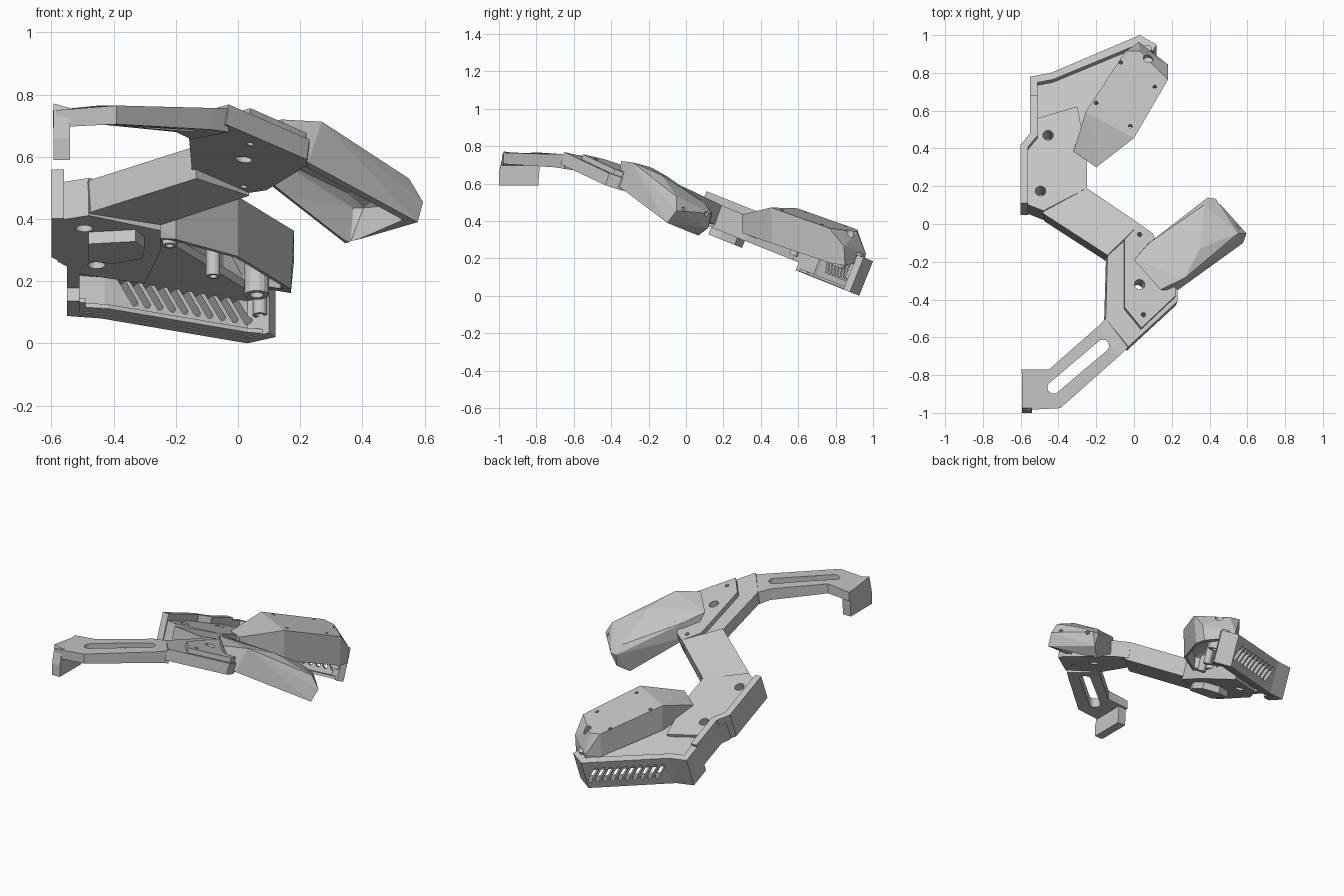
import bpy, bmesh, math
from mathutils import Vector

old = bpy.data.objects.get("Cube")
if old:
    bpy.data.objects.remove(old, do_unlink=True)

grey = bpy.data.materials.new("plain_grey")
grey.use_nodes = True
COLOUR = (0.56, 0.56, 0.56, 1)
grey.diffuse_color = COLOUR
grey.node_tree.nodes["Principled BSDF"].inputs["Base Color"].default_value = COLOUR


def finish(name, bm):
    bmesh.ops.recalc_face_normals(bm, faces=bm.faces)
    mesh = bpy.data.meshes.new(name)
    bm.to_mesh(mesh)
    bm.free()
    mesh.materials.append(grey)
    obj = bpy.data.objects.new(name, mesh)
    bpy.context.scene.collection.objects.link(obj)
    return obj


def loft(name, rings):
    """Closed solid through rings of equal length, capped at both ends."""
    bm = bmesh.new()
    vs = [[bm.verts.new(p) for p in ring] for ring in rings]
    count = len(vs[0])
    for a, b in zip(vs, vs[1:]):
        for i in range(count):
            j = (i + 1) % count
            bm.faces.new((a[i], a[j], b[j], b[i]))
    bm.faces.new(vs[0])
    bm.faces.new(vs[-1])
    return finish(name, bm)


def normal(plane):
    return Vector((-plane[1], -plane[2], 1)).normalized()


def on(plane, x, y):
    return Vector((x, y, plane[0] + plane[1] * x + plane[2] * y))


def slab(name, plane, outline, thick):
    """Outline laid on a sloping plane, extruded down along its normal."""
    top = [on(plane, x, y) for x, y in outline]
    return loft(name, [top, [p - normal(plane) * thick for p in top]])


def capsule(name, p0, p1, radius, axis, half, steps=8):
    """Round-ended bar between two points; a cylinder when they coincide."""
    p0, p1, axis = Vector(p0), Vector(p1), Vector(axis).normalized()
    d = p1 - p0
    d = d - axis * d.dot(axis)
    d = d.normalized() if d.length > 0.001 else axis.orthogonal().normalized()
    side = axis.cross(d)
    ring = []
    for centre, sign in ((p1, 1), (p0, -1)):
        for i in range(steps):
            a = math.pi * ((i + 0.5) / steps - 0.5)
            ring.append(centre + (d * math.cos(a) + side * math.sin(a)) * radius * sign)
    return loft(name, [[p + axis * half for p in ring], [p - axis * half for p in ring]])


def cut(obj, cutters):
    for c in cutters:
        c.hide_render = True
        mod = obj.modifiers.new("cut", 'BOOLEAN')
        mod.operation, mod.solver, mod.object = 'DIFFERENCE', 'EXACT', c
    bpy.context.view_layer.update()
    deps = bpy.context.evaluated_depsgraph_get()
    mesh = bpy.data.meshes.new_from_object(obj.evaluated_get(deps))
    obj.modifiers.clear()
    obj.data = mesh
    for c in cutters:
        bpy.data.objects.remove(c, do_unlink=True)


def hole(plane, x, y, radius, half=0.2):
    p = on(plane, x, y)
    return capsule("hole_cutter", p, p, radius, normal(plane), half)


def hull(name, points):
    bm = bmesh.new()
    for p in points:
        bm.verts.new(p)
    res = bmesh.ops.convex_hull(bm, input=bm.verts)
    junk = {g for g in res["geom_interior"] + res["geom_unused"] if isinstance(g, bmesh.types.BMVert)}
    bmesh.ops.delete(bm, geom=list(junk), context='VERTS')
    bmesh.ops.dissolve_limit(bm, angle_limit=math.radians(5), verts=bm.verts, edges=bm.edges)
    return finish(name, bm)


def pod(name, top, rim, n):
    """Faceted cover, hollow from below."""
    top, rim = [Vector(p) for p in top], [Vector(p) for p in rim]
    obj = hull(name, top + rim)
    mid = sum(rim, Vector()) / len(rim)
    inner = [mid + (p - mid) * 0.84 - n * 0.01 for p in top + rim]
    inner += [p - n * 0.05 for p in inner[len(top):]]
    cut(obj, [hull("cavity_cutter", inner)])
    return obj


# Sloping planes: height, slope along x, slope along y
MID = (0.55, -0.13, -0.33)
RAISED = (0.58, -0.13, -0.33)
BRIDGE = (0.575, 0.06, -0.4)
REAR = (0.56, 0, -0.4)
RIM = (0.585, 0, -0.4)
STRIP = (0.603, 0, -0.4)
FLOOR = (0.54, 0, -0.4)
n_rear = normal(REAR)

# Front arm with long slot
stations = [((-0.595, -0.77), (-0.585, -0.985), 0.75, 0.75, 0.055),
            ((-0.45, -0.77), (-0.39, -0.975), 0.765, 0.765, 0.06),
            ((-0.2, -0.55), (-0.08, -0.7), 0.75, 0.757, 0.07),
            ((-0.15, -0.5), (-0.03, -0.65), 0.734, 0.757, 0.078)]
arm = loft("front_arm", [[(*f, zf), (*k, zk), (*k, zk - t), (*f, zf - t)]
                         for f, k, zf, zk, t in stations])
cut(arm, [capsule("slot_cutter", (-0.425, -0.865, 0.73), (-0.165, -0.645, 0.73),
                  0.033, (0, 0, 1), 0.2)])

# Hook at the arm's end
hook = [(-0.78, 0.745), (-0.975, 0.772), (-1.0, 0.66), (-1.0, 0.59), (-0.79, 0.59)]
loft("arm_hook", [[(-0.594, y, z) for y, z in hook],
                  [(-0.54, y, z - (0.015 if z > 0.7 else 0)) for y, z in hook]])

# Middle plate and its raised mounting plate
middle = slab("middle_plate", MID, [(-0.15, -0.5), (-0.03, -0.65), (0.23, -0.41), (0.23, -0.35),
                                    (0.1, -0.06), (0.03, 0), (-0.14, -0.16)], 0.068)
raised = slab("raised_plate", RAISED, [(-0.05, -0.44), (0.04, -0.55), (0.22, -0.38), (0.22, -0.34),
                                       (0.1, -0.05), (0.03, 0), (-0.05, -0.08)], 0.04)
for plate in (middle, raised):
    cut(plate, [hole(RAISED, 0.03, -0.32, 0.028), hole(RAISED, 0.03, -0.055, 0.012),
                hole(RAISED, 0.05, -0.48, 0.012)])

# Bridge between the two halves
slab("bridge", BRIDGE, [(-0.14, -0.165), (0.03, 0), (-0.25, 0.19), (-0.3, 0.22),
                        (-0.5, 0.12), (-0.48, 0.055)], 0.11)

# Rear block, outer edge strip and thin floor
block = slab("rear_block", REAR, [(-0.58, 0.11), (-0.48, 0.07), (-0.25, 0.19), (-0.25, 0.36),
                                  (-0.3, 0.62), (-0.51, 0.54), (-0.55, 0.66), (-0.55, 0.48),
                                  (-0.58, 0.44)], 0.13)
cut(block, [hole(REAR, -0.455, 0.47, 0.028), hole(REAR, -0.495, 0.175, 0.028)])
slab("rear_edge_strip", STRIP, [(-0.6, 0.11), (-0.56, 0.11), (-0.56, 0.41), (-0.51, 0.47),
                                (-0.51, 0.68), (-0.55, 0.68), (-0.55, 0.48), (-0.6, 0.42)], 0.17)
slab("rear_rib", REAR, [(-0.51, 0.54), (-0.3, 0.59), (-0.31, 0.62), (-0.51, 0.56)], 0.04)
slab("rear_floor", FLOOR, [(-0.53, 0.53), (-0.25, 0.42), (0.06, 0.9), (0.03, 0.97),
                           (-0.43, 0.78), (-0.53, 0.76)], 0.03)

# Rear wall with slanted vents
wall = slab("rear_wall", RIM, [(-0.55, 0.66), (-0.55, 0.78), (-0.44, 0.8), (0.03, 1.0), (0.12, 0.95),
                               (0.1, 0.915), (0.03, 0.955), (-0.43, 0.765), (-0.51, 0.75),
                               (-0.51, 0.66)], 0.199)
start, end = on(RIM, -0.44, 0.8), on(RIM, 0.03, 1.0)
along = (end - start).normalized()
vents = []
for i in range(10):
    c = start.lerp(end, 0.14 + 0.085 * i) - n_rear * 0.1
    lean = n_rear * 0.042 - along * 0.028
    vents.append(capsule("vent_cutter", c + lean, c - lean, 0.0125, along.cross(n_rear), 0.1, 4))
cut(wall, vents)
slab("wall_lip", (0.39, 0, -0.4), [(-0.53, 0.61), (-0.53, 0.68), (-0.43, 0.7), (0.03, 0.9), (0.08, 0.86),
                                   (0.03, 0.85), (-0.42, 0.66), (-0.49, 0.65), (-0.49, 0.61)], 0.015)

# Front pod
n_front = Vector((0.36, 0.4, 1)).normalized()
front_pod = pod("front_pod",
                [(0, -0.19, 0.688), (0.14, -0.348, 0.72), (0.27, -0.285, 0.713), (0.35, -0.13, 0.645),
                 (0.55, -0.05, 0.53), (0.37, 0.1, 0.497), (0.08, -0.1, 0.638),
                 (0.595, -0.05, 0.455), (0.39, 0.14, 0.44), (0.43, 0.135, 0.44)],
                [(0.05, -0.13, 0.552), (0.345, 0.065, 0.322), (0.4, 0.118, 0.362), (0.578, -0.1, 0.39),
                 (0.225, -0.355, 0.582), (0.1, -0.3, 0.6)], n_front)
cut(front_pod, [capsule("end_hole_cutter", p, p, 0.012, (0.6, 0.6, 0.3), 0.03)
                for p in ((0.565, 0.0, 0.47), (0.45, 0.11, 0.44))])

# Rear pod
rear_pod = pod("rear_pod",
               [(-0.32, 0.385, 0.41), (-0.2, 0.3, 0.435), (0, 0.455, 0.472), (-0.255, 0.595, 0.468),
                (0.18, 0.765, 0.362), (-0.045, 0.915, 0.355), (0.03, 0.915, 0.342),
                (0.18, 0.845, 0.265), (0.025, 0.962, 0.225)],
               [(-0.3, 0.38, 0.34), (-0.2, 0.3, 0.335), (0, 0.46, 0.28), (0.17, 0.77, 0.175),
                (0.17, 0.85, 0.162), (0.03, 0.955, 0.185), (-0.045, 0.91, 0.21),
                (-0.25, 0.59, 0.31)], n_rear)
POD_TOP = (0.7, 0, -0.4)
cut(rear_pod, [hole(POD_TOP, x, y, r, 0.08) for x, y, r in
               ((0.075, 0.88, 0.025), (-0.07, 0.85, 0.01), (0.11, 0.735, 0.01),
                (-0.02, 0.53, 0.01), (-0.2, 0.64, 0.01))])

# Posts and lug under the rear half
for i, (x, y, z, r, half) in enumerate([(0.06, 0.84, 0.225, 0.04, 0.075), (-0.08, 0.6, 0.28, 0.023, 0.07),
                                        (-0.22, 0.375, 0.365, 0.024, 0.055), (0.07, 0.9, 0.16, 0.023, 0.075)]):
    post = capsule("under_post_%d" % (i + 1), (x, y, z), (x, y, z), r, n_rear, half)
    tip = Vector((x, y, z)) - n_rear * half
    cut(post, [capsule("bore_cutter", tip, tip, r * 0.55, n_rear, 0.03)])
slab("under_lug", (0.435, 0, -0.4), [(-0.48, 0.16), (-0.33, 0.14), (-0.3, 0.2), (-0.31, 0.28),
                                     (-0.4, 0.32), (-0.48, 0.3)], 0.055)
